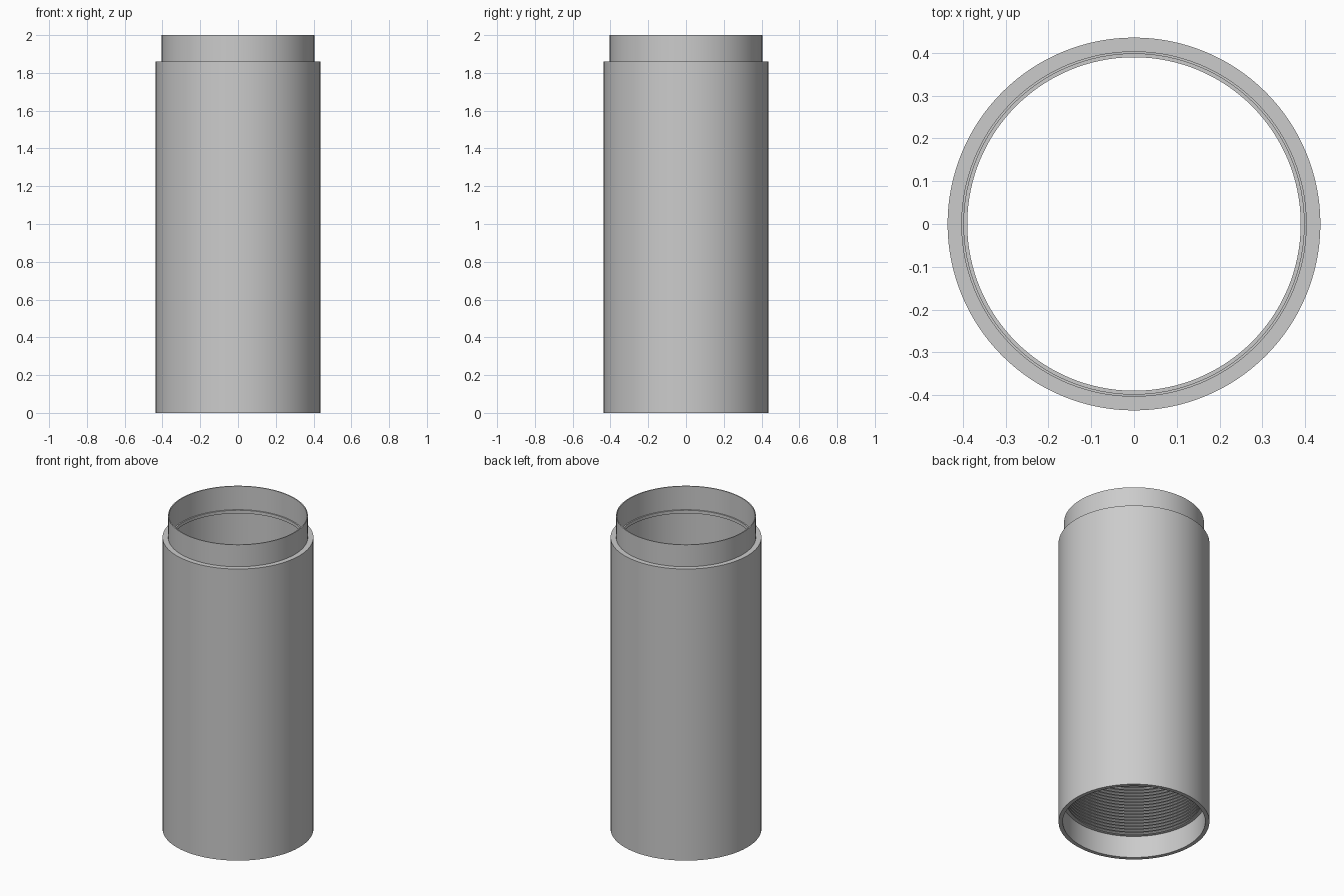
import bpy
import bmesh
import math

cube = bpy.data.objects.get("Cube")
if cube:
    bpy.data.objects.remove(cube, do_unlink=True)

SEGMENTS = 128

# Single grey finish
grey = bpy.data.materials.new("plain grey")
grey.use_nodes = True
colour = (0.6, 0.6, 0.6, 1)
grey.diffuse_color = colour
grey.node_tree.nodes["Principled BSDF"].inputs["Base Color"].default_value = colour


def lathe(name, profile):
    """Spin a closed (radius, height) profile around the z axis."""
    bm = bmesh.new()
    rings = []
    for radius, z in profile:
        ring = []
        for i in range(SEGMENTS):
            a = 2 * math.pi * i / SEGMENTS
            ring.append(bm.verts.new((radius * math.cos(a), radius * math.sin(a), z)))
        rings.append(ring)
    for k, low in enumerate(rings):
        high = rings[(k + 1) % len(rings)]
        for i in range(SEGMENTS):
            j = (i + 1) % SEGMENTS
            bm.faces.new((low[i], low[j], high[j], high[i]))
    bmesh.ops.recalc_face_normals(bm, faces=bm.faces)
    mesh = bpy.data.meshes.new(name)
    bm.to_mesh(mesh)
    bm.free()
    mesh.materials.append(grey)
    obj = bpy.data.objects.new(name, mesh)
    bpy.context.collection.objects.link(obj)
    bpy.ops.object.select_all(action="DESELECT")
    obj.select_set(True)
    bpy.context.view_layer.objects.active = obj
    bpy.ops.object.shade_smooth_by_angle(angle=math.radians(30))
    return obj


# Outer wall, shoulder and neck, then down the inside of the neck to the lip
outside = [(0.436, 0), (0.436, 1.86), (0.404, 1.86), (0.404, 2)]
neck_inside = [(0.398, 2), (0.398, 1.85), (0.39, 1.85), (0.39, 1.83), (0.402, 1.83)]

# Fine ridges round the lower bore, listed from the top down
TOP, BOTTOM, COUNT = 0.56, 0.14, 21
pitch = (TOP - BOTTOM) / COUNT
ridges = []
for i in range(COUNT):
    z = TOP - i * pitch
    ridges += [(0.402, z), (0.39, z - pitch * 0.7), (0.39, z - pitch * 0.999)]

# Socket that takes the neck of the next tube
socket = [(0.412, BOTTOM), (0.412, 0)]

lathe("stepped_tube", outside + neck_inside + ridges + socket)
